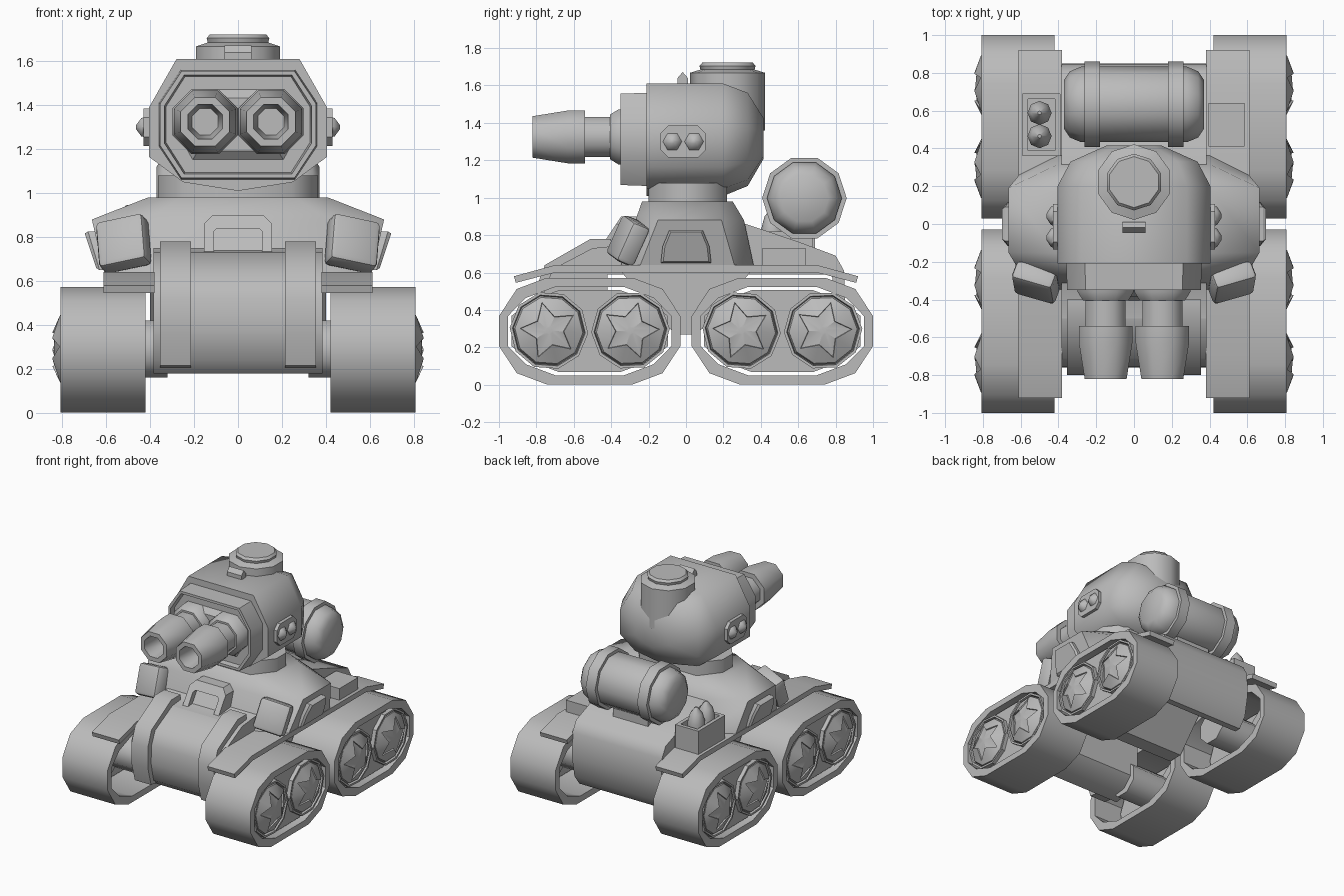
import bpy, bmesh
from math import sin, cos, pi
from mathutils import Euler

old = bpy.data.objects.get("Cube")
if old:
    bpy.data.objects.remove(old)

GREY = (0.5, 0.5, 0.5, 1)
mat = bpy.data.materials.new("plain grey")
mat.use_nodes = True
mat.diffuse_color = GREY
mat.node_tree.nodes["Principled BSDF"].inputs["Base Color"].default_value = GREY


def finish(name, bm, angle=40):
    bmesh.ops.recalc_face_normals(bm, faces=bm.faces)
    mesh = bpy.data.meshes.new(name)
    bm.to_mesh(mesh)
    bm.free()
    mesh.materials.append(mat)
    ob = bpy.data.objects.new(name, mesh)
    bpy.context.collection.objects.link(ob)
    bpy.ops.object.select_all(action="DESELECT")
    ob.select_set(True)
    bpy.context.view_layer.objects.active = ob
    bpy.ops.object.shade_smooth_by_angle(angle=angle * pi / 180)
    return ob


def loft(name, rings, closed=False, angle=40):
    """Skin equal-length point rings; cap the ends unless the loft is closed."""
    bm = bmesh.new()
    vs = [[bm.verts.new(p) for p in r] for r in rings]
    n = len(vs[0])
    pairs = list(zip(vs, vs[1:])) + ([(vs[-1], vs[0])] if closed else [])
    for a, b in pairs:
        for i in range(n):
            j = (i + 1) % n
            bm.faces.new((a[i], a[j], b[j], b[i]))
    if not closed:
        bm.faces.new(vs[0])
        bm.faces.new(vs[-1])
    return finish(name, bm, angle)


def place(axis, u, v, t):
    return {"x": (t, u, v), "y": (u, t, v), "z": (u, v, t)}[axis]


def prism(name, pts, axis, a, b, angle=40):
    return loft(name, [[place(axis, u, v, t) for u, v in pts] for t in (a, b)], angle=angle)


def lathe(name, prof, axis, cu, cv, n=10, turn=0.5, angle=46):
    """Revolve (radius, position) pairs about an axis through (cu, cv)."""
    angs = [2 * pi * (i + turn) / n for i in range(n)]
    return loft(name, [[place(axis, cu + r * cos(a), cv + r * sin(a), t) for a in angs]
                       for r, t in prof], angle=angle)


def box(name, c, s, rot=(0, 0, 0), bevel=0):
    bm = bmesh.new()
    bmesh.ops.create_cube(bm, size=1)
    bmesh.ops.scale(bm, vec=s, verts=bm.verts)
    if bevel:
        bmesh.ops.bevel(bm, geom=bm.edges[:], offset=bevel, segments=2, profile=0.5, affect="EDGES")
    bmesh.ops.rotate(bm, matrix=Euler(rot).to_matrix(), verts=bm.verts)
    bmesh.ops.translate(bm, vec=c, verts=bm.verts)
    return finish(name, bm)


def octo(hx, hz, cx, cz, x0=0, z0=0):
    """Rectangle with cut corners."""
    return [(x0 + x, z0 + z) for x, z in (
        (hx, hz - cz), (hx - cx, hz), (cx - hx, hz), (-hx, hz - cz),
        (-hx, cz - hz), (cx - hx, -hz), (hx - cx, -hz), (hx, cz - hz))]


# Track units: hollow belt, backing plate, hub and two starred wheels
def belt_loop(y, d):
    half = [(0.485, 0.08), (0.39, 0.225), (0.23, 0.285)]
    q = [(a - d, b - d * (i > 0)) for i, (a, b) in enumerate(half)]
    loop = q + [(-a, b) for a, b in q[::-1]] + [(-a, -b) for a, b in q] + [(a, -b) for a, b in q[::-1]]
    return [(y + a, 0.287 + b) for a, b in loop]


def wheel(name, s, y, turn):
    def ring(x_tip, x_notch, r_tip, r_notch):
        return [(s * (x_notch if i % 2 else x_tip), y + r * cos(a), 0.29 + r * sin(a))
                for i in range(10) for a in [pi * i / 5 + turn] for r in [r_notch if i % 2 else r_tip]]
    rims = [ring(x, x, r, r) for x, r in ((0.66, 0.21), (0.8, 0.21), (0.8, 0.195), (0.775, 0.19), (0.795, 0.182))]
    star = [ring(0.812, 0.845, 0.155, 0.08), ring(0.805, 0.834, 0.15, 0.077), ring(0.836, 0.838, 0.02, 0.02)]
    loft(name, rims + star, angle=28)


for s, side in ((1, "left"), (-1, "right")):
    for e, end in ((-1, "front"), (1, "rear")):
        y = e * 0.515
        out, inn = belt_loop(y, 0), belt_loop(y, 0.048)
        rings = [[(s * x, *p) for p in loop] for x, loop in
                 ((0.42, out), (0.808, out), (0.808, inn), (0.42, inn))]
        loft(f"{side}_{end}_track", rings, closed=True)
        prism(f"{side}_{end}_wheel_plate", belt_loop(y, 0.066), "x", s * 0.7, s * 0.77)
        lathe(f"{side}_{end}_axle", [(0.14, s * 0.32), (0.14, s * 0.72)], "x", y, 0.29, 8)
        for k in (-1, 1):
            wheel(f"{side}_{end}_wheel_{k + 2}", s, y + 0.218 * k, 0.3 + k)

    # Fender with bent-down ends
    prism(side + "_fender", [(-0.92, 0.58), (-0.7, 0.64), (0.7, 0.64), (0.92, 0.58),
                             (0.91, 0.545), (0.7, 0.6), (-0.7, 0.6), (-0.91, 0.545)],
          "x", s * 0.38, s * 0.612)
    # Sloped side hatch
    hatch = [(-0.135, 0.65), (-0.125, 0.74), (-0.09, 0.825), (0.09, 0.825), (0.125, 0.74), (0.135, 0.65)]
    loft(side + "_side_hatch", [[(s * (x + (z - 0.65) * 0.3), y * k, 0.74 + (z - 0.74) * k) for y, z in hatch]
                                for x, k in ((0.56, 1), (0.63, 1), (0.645, 0.9))], angle=20)
    # Front corner pod
    box(side + "_front_pod", (s * 0.52, -0.31, 0.77), (0.23, 0.11, 0.23),
        (-0.38, s * 0.2, s * 0.28), 0.025)
    # Front hull strap
    prism(side + "_hull_strap", [(-0.68, 0.205), (-0.76, 0.215), (-0.8, 0.36), (-0.8, 0.52), (-0.755, 0.64),
                                 (-0.51, 0.78), (-0.4, 0.78), (-0.4, 0.7), (-0.68, 0.6), (-0.68, 0.3)],
          "x", s * 0.215, s * 0.355, 45)
    # Head side lamps
    prism(side + "_lamp_plate", octo(0.12, 0.085, 0.04, 0.04, -0.015, 1.3), "x", s * 0.38, s * 0.43)
    for k in (-1, 1):
        lathe(f"{side}_lamp_{k + 2}", [(0.054, s * 0.42), (0.048, s * 0.44), (0.012, s * 0.463)],
              "x", -0.015 + 0.058 * k, 1.3, 6, 0)
    # Gun barrel with flared muzzle and open bore
    lathe(side + "_barrel", [(0.16, -0.26), (0.16, -0.36), (0.13, -0.405), (0.115, -0.405), (0.115, -0.54),
                             (0.153, -0.54), (0.153, -0.63), (0.12, -0.82), (0.085, -0.82), (0.065, -0.62)],
          "y", s * 0.15, 1.325, 8)
    # Drum strap
    lathe(side + "_drum_strap", [(0.19, s * 0.18), (0.226, s * 0.18), (0.226, s * 0.262), (0.19, s * 0.262)],
          "x", 0.633, 0.998, 10, 0)

# Hull: closed rounded nose, sloping rear deck open underneath, and keel
prism("hull_nose", [(-0.5, 0.2), (-0.66, 0.18), (-0.73, 0.24), (-0.76, 0.38), (-0.755, 0.52), (-0.71, 0.62),
                    (-0.5, 0.73), (-0.42, 0.73), (-0.42, 0.28)], "x", -0.385, 0.385, 45)
prism("hull_rear", [(-0.5, 0.73), (-0.3, 0.75), (-0.1, 0.87), (0.26, 0.88), (0.6, 0.765), (0.8, 0.69),
                    (0.845, 0.61), (0.85, 0.42), (0.82, 0.26), (0.76, 0.18), (0.71, 0.18), (0.78, 0.3),
                    (0.8, 0.42), (0.78, 0.59), (-0.5, 0.59)], "x", -0.385, 0.385, 45)
prism("hull_keel", [(-0.36, 0.62), (0.36, 0.62), (0.06, 0.27), (-0.06, 0.27)], "x", -0.4, 0.4)


# Superstructure
def deck(hx, y0, y1, cx, cy, z):
    return [(x, y, z) for x, y in octo(hx, (y1 - y0) / 2, cx, cy, 0, (y0 + y1) / 2)]


loft("upper_body", [deck(0.6, -0.36, 0.37, 0.2, 0.1, 0.6), deck(0.665, -0.27, 0.31, 0.25, 0.12, 0.88),
                    deck(0.41, -0.235, 0.25, 0.15, 0.08, 0.98)], angle=46)


# Driver hatch: sloped arch with an inset window
def arch(w, top, c, y):
    return [(x, y + (z - 0.79) * 0.67, z) for x, z in
            ((-w, 0.7), (-w, top - c), (c - w, top), (w - c, top), (w, top - c), (w, 0.7))]


loft("driver_hatch", [arch(0.155, 0.9, 0.04, -0.2), arch(0.155, 0.9, 0.04, -0.42),
                      arch(0.11, 0.84, 0.015, -0.42), arch(0.11, 0.84, 0.015, -0.37)], angle=25)

# Turret neck
loft("turret_neck", [deck(0.365, -0.2, 0.22, 0.12, 0.15, z) for z in (0.95, 1.08)], angle=56)

# Turret head: cut-corner section swept backwards and rounded off
section = [(0.405, 1.39), (0.28, 1.61), (-0.28, 1.61), (-0.405, 1.39), (-0.405, 1.165),
           (-0.25, 1.05), (0, 1.01), (0.25, 1.05), (0.405, 1.165)]
loft("turret_head", [[(x * k, y, 1.32 + (z - 1.32) * k) for x, z in section]
                     for y, k in ((-0.21, 1), (0.2, 1), (0.33, 0.83), (0.415, 0.36))], angle=65)


# Face frame with shallow recess, rising to the gun mantlet
def face(d, y):
    return [(x, y, z) for x, z in octo(0.36 - d, 0.25 - d, 0.1 - d * 0.4, 0.15 - d * 0.4, 0, 1.312)]


loft("face_frame", [face(0, -0.18), face(0.006, -0.35), face(0.025, -0.35), face(0.032, -0.31),
                    face(0.09, -0.31), face(0.13, -0.345)], angle=35)

# Top cupola and sight
lathe("cupola", [(0.2, 1.36), (0.2, 1.668), (0.145, 1.685), (0.15, 1.705), (0.135, 1.722)],
      "z", 0, 0.222, 10)
prism("sight", [(-0.045, 1.59), (0.01, 1.59), (0.01, 1.64), (-0.018, 1.672), (-0.045, 1.64)], "x", -0.062, 0.062)

# Rear drum and its cradle
lathe("rear_drum", [(0.13, -0.37), (0.175, -0.34), (0.2, -0.28), (0.2, 0.28), (0.175, 0.34), (0.13, 0.37)],
      "x", 0.633, 0.998, 10, 0)
box("drum_cradle", (0, 0.62, 0.76), (0.3, 0.12, 0.1))

# Stowage box, and open crate with two shells
box("stowage_box", (0.49, 0.525, 0.675), (0.19, 0.23, 0.11))
rim = [deck(w, 0.36 + d, 0.69 - d, 0.001, 0.001, z) for w, d, z in
       ((0.1, 0, 0.62), (0.1, 0, 0.82), (0.072, 0.028, 0.82), (0.072, 0.028, 0.72))]
loft("shell_crate", [[(x - 0.49, y, z) for x, y, z in r] for r in rim])
for i, y in enumerate((0.465, 0.588)):
    lathe(f"shell_{i + 1}", [(0.055, 0.7), (0.064, 0.83), (0.045, 0.9), (0.01, 0.945)], "z", -0.5, y, 8, 0, angle=50)
